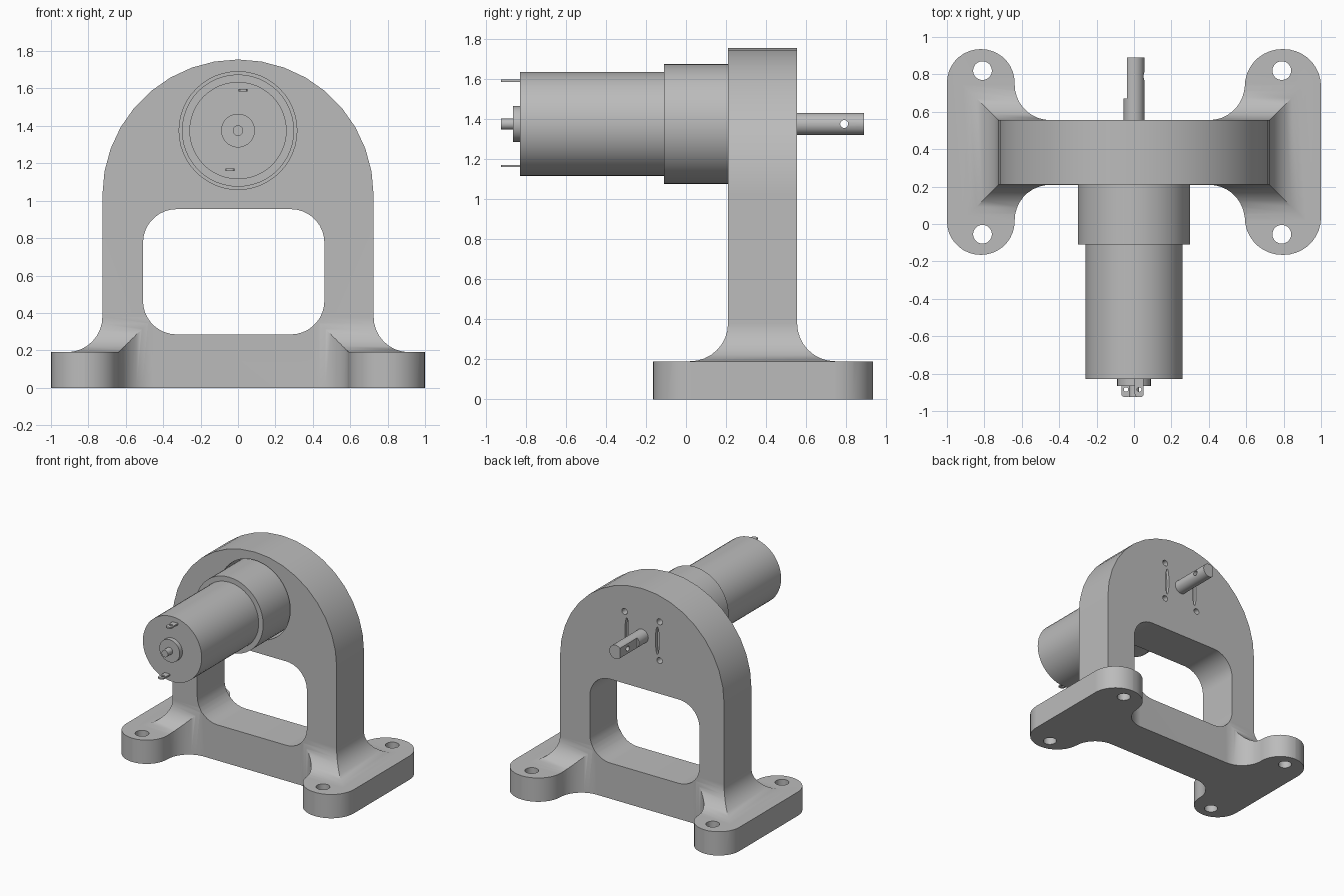
import bpy, bmesh
from math import sin, cos, pi, radians
from mathutils import Matrix, Vector

cube = bpy.data.objects.get("Cube")
if cube:
    bpy.data.objects.remove(cube)

grey = bpy.data.materials.new("plain grey")
grey.use_nodes = True
GREY = (0.5, 0.5, 0.5, 1)
grey.diffuse_color = GREY
grey.node_tree.nodes["Principled BSDF"].inputs["Base Color"].default_value = GREY

AXIS_Z = 1.375                      # height of the motor axis
FRONT, BACK = 0.21, 0.555           # faces of the upright frame
MID = (FRONT + BACK) / 2
SHIFT = -0.023                      # inner openings sit slightly off centre


def finish(name, bm):
    bmesh.ops.remove_doubles(bm, verts=bm.verts, dist=1e-5)
    bmesh.ops.recalc_face_normals(bm, faces=bm.faces)
    mesh = bpy.data.meshes.new(name)
    bm.to_mesh(mesh)
    bm.free()
    mesh.materials.append(grey)
    obj = bpy.data.objects.new(name, mesh)
    bpy.context.collection.objects.link(obj)
    return obj


def prism(name, outline, axis, lo, hi):
    """Extrude a flat outline along y or z."""
    bm = bmesh.new()
    place = (lambda u, v, w: (u, w, v)) if axis == "y" else (lambda u, v, w: (u, v, w))
    face = bm.faces.new([bm.verts.new(place(u, v, lo)) for u, v in outline])
    out = bmesh.ops.extrude_face_region(bm, geom=[face])
    verts = [g for g in out["geom"] if isinstance(g, bmesh.types.BMVert)]
    bmesh.ops.translate(bm, verts=verts, vec=place(0, 0, hi - lo))
    return finish(name, bm)


def cylinder(name, centre, radius, length, axis="y", squash=1, sides=48):
    bm = bmesh.new()
    bmesh.ops.create_cone(bm, cap_ends=True, segments=sides, radius1=radius,
                          radius2=radius, depth=length)
    turn = {"x": Matrix.Rotation(pi / 2, 4, "Y"),
            "y": Matrix.Rotation(pi / 2, 4, "X"), "z": Matrix()}[axis]
    bm.transform(Matrix.Translation(centre) @ Matrix.Diagonal((squash, 1, 1, 1)) @ turn)
    return finish(name, bm)


def y_cylinder(name, radius, lo, hi, x=0, z=AXIS_Z, **kw):
    return cylinder(name, (x, (lo + hi) / 2, z), radius, hi - lo, **kw)


def rounded(corners, steps=9):
    """Fillet every (x, y, radius) right-angled corner of an outline."""
    pts = []
    for i, (x, y, r) in enumerate(corners):
        p = Vector((x, y))
        a = (Vector(corners[i - 1][:2]) - p).normalized() * r
        b = (Vector(corners[(i + 1) % len(corners)][:2]) - p).normalized() * r
        for k in range(steps + 1):
            t = k / steps * pi / 2
            pts.append(p + a * (1 - sin(t)) + b * (1 - cos(t)))
    return pts


def boolean(obj, tool, operation="DIFFERENCE"):
    tool.hide_render = True
    mod = obj.modifiers.new("cut", "BOOLEAN")
    mod.operation, mod.solver, mod.object = operation, "EXACT", tool
    bpy.context.view_layer.objects.active = obj
    bpy.ops.object.modifier_apply(modifier=mod.name)
    bpy.data.objects.remove(tool)


# Bracket: a stack of rectangles giving foot slab, cove, column and arch
HALF, COVE, SLAB = 0.725, 0.19, 0.19
rings = [(1.3, 1, -0.1), (1.3, 1, SLAB)]
for k in range(9):
    t = k / 8 * pi / 2
    o = COVE * (1 - sin(t))
    rings.append((HALF + o, (BACK - FRONT) / 2 + o, SLAB + COVE * (1 - cos(t))))
for k in range(10):
    t = radians(10 * k)
    rings.append((HALF * cos(t), (BACK - FRONT) / 2, 1.03 + HALF * sin(t)))

bm = bmesh.new()
loops = [[bm.verts.new((sx * hx, MID + sy * hy, z))
          for sx, sy in ((-1, -1), (1, -1), (1, 1), (-1, 1))] for hx, hy, z in rings]
bm.faces.new(loops[0])
for low, high in zip(loops, loops[1:]):
    for i in range(4):
        j = (i + 1) % 4
        bm.faces.new((low[i], low[j], high[j], high[i]))
bracket = finish("bracket", bm)

# Plan outline of the two feet joined by the frame
y0, y1 = -0.165, 0.935
xl, xr = -0.615 + SHIFT, 0.615 + SHIFT
f, b = FRONT - 0.0005, BACK + 0.0005
plan = rounded([(-1, y0, .18), (xl, y0, .18), (xl, f, .19), (xr, f, .19),
                (xr, y0, .2), (1, y0, .2), (1, y1, .2), (xr, y1, .2),
                (xr, b, .19), (xl, b, .19), (xl, y1, .18), (-1, y1, .18)])
boolean(bracket, prism("plan_tool", plan, "z", 0, 2), "INTERSECT")

# Window, motor pocket and foot bolt holes
w0, w1 = -0.485 + SHIFT, 0.485 + SHIFT
window = rounded([(w0, .285, .18), (w1, .285, .18), (w1, .955, .18), (w0, .955, .18)])
boolean(bracket, prism("window_tool", window, "y", -1, 2))
boolean(bracket, y_cylinder("pocket_tool", 0.315, 0, 0.45))
for x in (-0.81, 0.79):
    for y in (-0.055, 0.82):
        boolean(bracket, cylinder("bolt_tool", (x, y, 0), 0.05, 1, axis="z"))

# Small screw holes and narrow slots around the output shaft
for sx in (-1, 1):
    for sz in (-1, 1):
        boolean(bracket, y_cylinder("screw_tool", 0.024, 0.4, 0.7, x=sx * 0.155,
                                    z=AXIS_Z + sz * 0.155, sides=20))
    boolean(bracket, y_cylinder("slot_tool", 0.11, 0.53, 0.7, x=sx * 0.135, squash=0.15))

# Motor
parts = [bracket,
         y_cylinder("gearbox", 0.30, -0.11, 0.445),
         y_cylinder("motor_can", 0.26, -0.83, -0.10),
         y_cylinder("rear_boss", 0.09, -0.865, -0.82),
         y_cylinder("rear_shaft", 0.028, -0.925, -0.86, sides=24)]

# Output shaft with a flat on one side and a cross hole
shaft = y_cylinder("output_shaft", 0.055, 0.44, 0.89)
flat = [(-0.2, 1.2), (-0.038, 1.2), (-0.038, 1.6), (-0.2, 1.6)]
boolean(shaft, prism("flat_tool", flat, "y", 0.67, 1))
boolean(shaft, cylinder("pin_tool", (0, 0.79, AXIS_Z), 0.02, 0.4, axis="x", sides=20))
parts.append(shaft)

# Solder terminals
for name, x, z in (("upper_terminal", 0.028, 1.59), ("lower_terminal", -0.043, 1.165)):
    a, c = x - 0.024, x + 0.024
    tab = rounded([(a, -.925, .015), (c, -.925, .015), (c, -.82, .002), (a, -.82, .002)], 3)
    tab = prism(name, tab, "z", z - 0.006, z + 0.006)
    boolean(tab, cylinder("eye_tool", (x, -0.885, z), 0.012, 0.1, axis="z", sides=16))
    parts.append(tab)

# Smooth curved faces, keep edges sharp
for obj in parts:
    bpy.ops.object.select_all(action="DESELECT")
    obj.select_set(True)
    bpy.context.view_layer.objects.active = obj
    bpy.ops.object.shade_smooth_by_angle(angle=radians(30))
    obj.modifiers.new("even_normals", "WEIGHTED_NORMAL").keep_sharp = True
